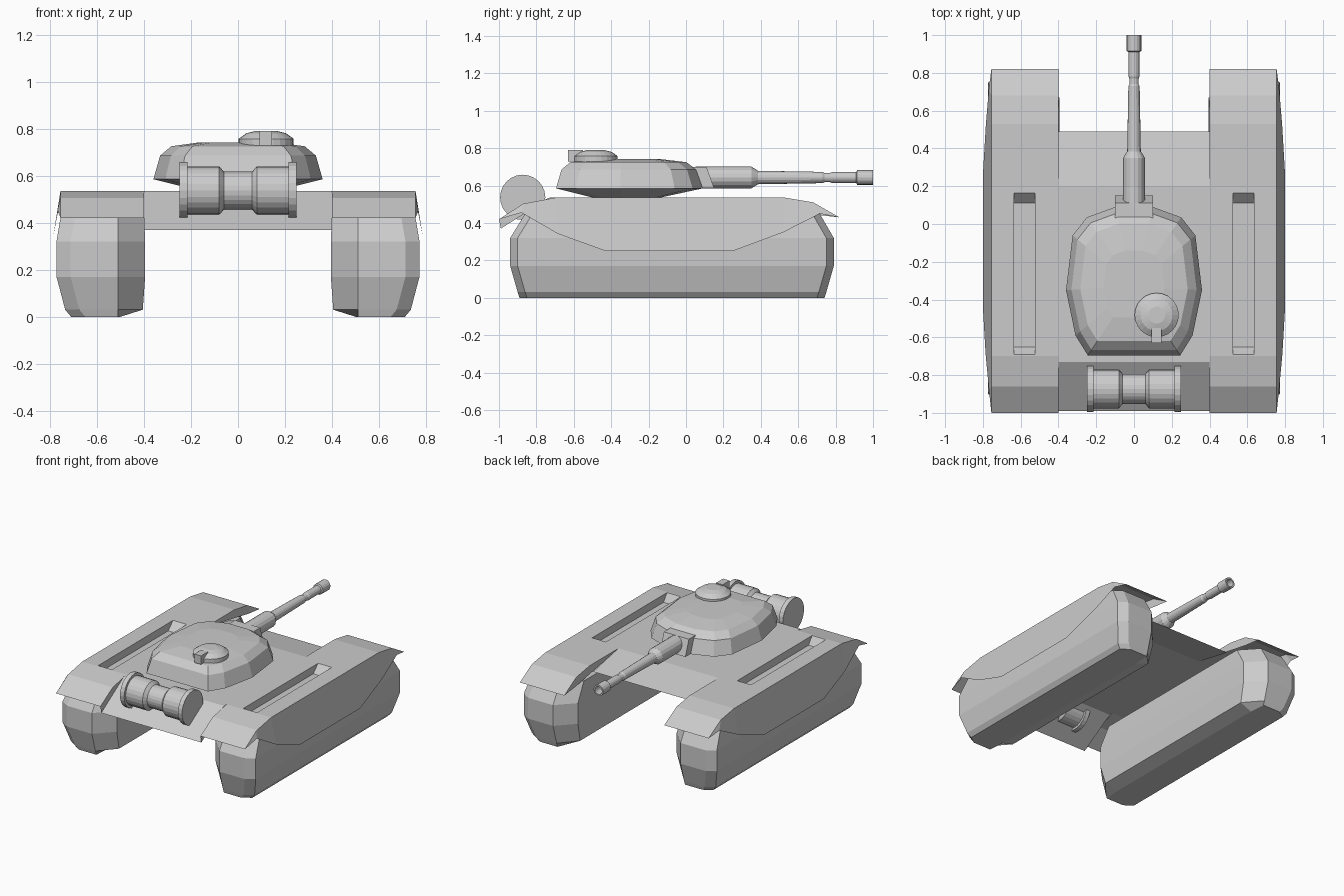
import bpy, bmesh, math
from mathutils import Vector, Matrix

cube = bpy.data.objects.get("Cube")
if cube:
    bpy.data.objects.remove(cube, do_unlink=True)

grey = bpy.data.materials.new("plain_grey")
grey.use_nodes = True
GREY = (0.6, 0.6, 0.6, 1)
grey.diffuse_color = GREY
grey.node_tree.nodes["Principled BSDF"].inputs["Base Color"].default_value = GREY


def finish(bm, name, facing=None, mirror=False):
    """Turn a bmesh into an object; open sheets are turned towards 'facing'."""
    bmesh.ops.remove_doubles(bm, verts=bm.verts, dist=0.0005)
    bmesh.ops.recalc_face_normals(bm, faces=bm.faces)
    bm.normal_update()
    if facing:
        total = sum((f.normal * f.calc_area() for f in bm.faces), Vector())
        if total.dot(Vector(facing)) < 0:
            bmesh.ops.reverse_faces(bm, faces=bm.faces)
    mesh = bpy.data.meshes.new(name)
    bm.to_mesh(mesh)
    bm.free()
    mesh.materials.append(grey)
    ob = bpy.data.objects.new(name, mesh)
    bpy.context.collection.objects.link(ob)
    if mirror:
        ob.modifiers.new("Mirror", 'MIRROR').use_mirror_merge = False
    return ob


def loft(bm, rows, closed=True, caps=True):
    """Skin rows of points that all have the same count."""
    vs = [[bm.verts.new(p) for p in row] for row in rows]
    n = len(vs[0])
    for a, b in zip(vs, vs[1:]):
        for i in range(n if closed else n - 1):
            j = (i + 1) % n
            bm.faces.new((a[i], a[j], b[j], b[i]))
    if closed and caps:
        bm.faces.new(vs[0])
        bm.faces.new(vs[-1])


def lathe(name, profile, axis, centre, sides=24):
    """Revolve (position, radius) pairs around an axis."""
    bm = bmesh.new()
    rows = []
    for h, r in profile:
        rows.append([(r * math.cos(2 * math.pi * k / sides),
                      r * math.sin(2 * math.pi * k / sides), h) for k in range(sides)])
    loft(bm, rows)
    turn = Vector((0, 0, 1)).rotation_difference(Vector(axis)).to_matrix().to_4x4()
    bm.transform(Matrix.Translation(centre) @ turn)
    return finish(bm, name)


DECK = 0.535

# Centre deck with sloping nose plate and rear deck
bm = bmesh.new()
deck = [(-0.99, 0.37), (-0.73, DECK), (0.2, DECK), (0.49, 0.477)]
loft(bm, [[(-0.4, y, z), (0.4, y, z)] for y, z in deck], closed=False)
finish(bm, "centre_deck", (0, 0, 1))

# Fenders with a long sunken slot in each
fender = [(-1, 0.42), (-0.86, 0.505), (-0.7, DECK), (-0.69, DECK),
          (0.165, DECK), (0.53, DECK), (0.68, 0.51), (0.82, 0.43)]
xs = [0.4, 0.525, 0.635, 0.755]
bm = bmesh.new()
loft(bm, [[(x, y, z) for x in xs] for y, z in fender], closed=False)
slot = [f for f in bm.faces
        if abs(f.calc_center_median().x - 0.58) < 0.01
        and -0.6 < f.calc_center_median().y < 0.1]
bmesh.ops.delete(bm, geom=slot, context='FACES')


def slot_ring(y0, y1, z):
    return [(xs[1], y0, z), (xs[2], y0, z), (xs[2], y1, z), (xs[1], y1, z)]


loft(bm, [slot_ring(-0.69, 0.165, DECK), slot_ring(-0.65, 0.11, 0.48)], caps=False)
bm.faces.new([bm.verts.new(p) for p in slot_ring(-0.65, 0.11, 0.48)])
finish(bm, "fender", (0, 0, 1), mirror=True)

# Flared side skirts hanging over the tracks
top = [(-1, 0.42), (-0.87, 0.503), (-0.7, DECK), (-0.43, DECK),
       (0.25, DECK), (0.53, DECK), (0.68, 0.51), (0.82, 0.43)]
low = [(-1, 0.42), (-0.88, 0.455), (-0.685, 0.342), (-0.43, 0.25),
       (0.25, 0.25), (0.52, 0.35), (0.716, 0.45), (0.82, 0.43)]


def flare(z):
    return 0.755 + 0.16 * (DECK - z)


bm = bmesh.new()
low_row = [(flare(z) if abs(y) < 0.8 or y == -0.88 else 0.755, y, z) for y, z in low]
loft(bm, [[(0.755, y, z) for y, z in top], low_row], closed=False)
finish(bm, "side_skirt", (1, 0, 0), mirror=True)

# Inner fender walls at both ends
for name, outline in (
        ("rear_fender_wall", [(0.2, DECK), (0.53, DECK), (0.68, 0.51), (0.82, 0.43), (0.69, 0.445)]),
        ("front_fender_wall", [(-0.73, DECK), (-0.7, DECK), (-0.86, 0.505), (-1, 0.42), (-0.99, 0.37)])):
    bm = bmesh.new()
    bm.faces.new([bm.verts.new((0.4, y, z)) for y, z in outline])
    finish(bm, name, (-1, 0, 0), mirror=True)

# Track pods: height, inner x, outer x, front y, rear y
bm = bmesh.new()
rows = []
for z, xi, xo, y0, y1 in ((0, 0.5, 0.71, -0.89, 0.74), (0.03, 0.405, 0.735, -0.9, 0.75),
                          (0.17, 0.395, 0.772, -0.94, 0.79), (0.32, 0.395, 0.772, -0.94, 0.79),
                          (0.45, 0.4, 0.75, -0.86, 0.715)):
    rows.append([(xi, y0 + 0.12, z), (0.51, y0, z), (xo - 0.06, y0, z), (xo, y0 + 0.04, z),
                 (xo, y1 - 0.04, z), (xo - 0.06, y1, z), (0.51, y1, z), (xi, y1 - 0.12, z)])
loft(bm, rows)
finish(bm, "track_pod", mirror=True)

# Turret shell
half = [(0.1, 0.09), (0.25, 0.035), (0.325, -0.06), (0.36, -0.35), (0.31, -0.59), (0.245, -0.695)]
outline = half + [(-x, y) for x, y in reversed(half)]
bm = bmesh.new()
loft(bm, [[(x * s, -0.33 + (y + 0.33) * s, z) for x, y in outline]
          for s, z in ((0.45, DECK), (1, 0.585), (0.92, 0.685), (0.79, 0.725), (0.45, 0.742))])
finish(bm, "turret")

# Gun mantlet with a slanted face
bm = bmesh.new()
loft(bm, [[(x, -0.1, 0.587), (x, 0.15, 0.587), (x, 0.11, 0.7), (x, -0.1, 0.7)] for x in (-0.1, 0.1)])
finish(bm, "gun_mantlet")

# Gun barrel with sleeve and hollow muzzle
lathe("gun_barrel", [(0.05, 0.058), (0.35, 0.058), (0.385, 0.036), (0.73, 0.03), (0.74, 0.025),
                     (0.77, 0.025), (0.78, 0.029), (0.91, 0.029), (0.915, 0.039), (1, 0.039),
                     (1, 0.028), (0.92, 0.026)], (0, 1, 0), (0, 0, 0.643), 16)

# Commander hatch and its sight block
lathe("hatch", [(0.715, 0.117), (0.757, 0.117), (0.78, 0.085), (0.79, 0.045)],
      (0, 0, 1), (0.12, -0.482, 0))
bm = bmesh.new()
loft(bm, [[(x, -0.63, 0.728), (x, -0.55, 0.728), (x, -0.55, 0.79), (x, -0.63, 0.79)]
          for x in (0.092, 0.145)])
finish(bm, "hatch_sight")

# Drum lying across the nose
side = [(0.248, 0.121), (0.215, 0.121), (0.215, 0.103), (0.08, 0.103), (0.06, 0.08)]
lathe("drum", [(-h, r) for h, r in side] + list(reversed(side)), (1, 0, 0), (0, -0.873, 0.537))
